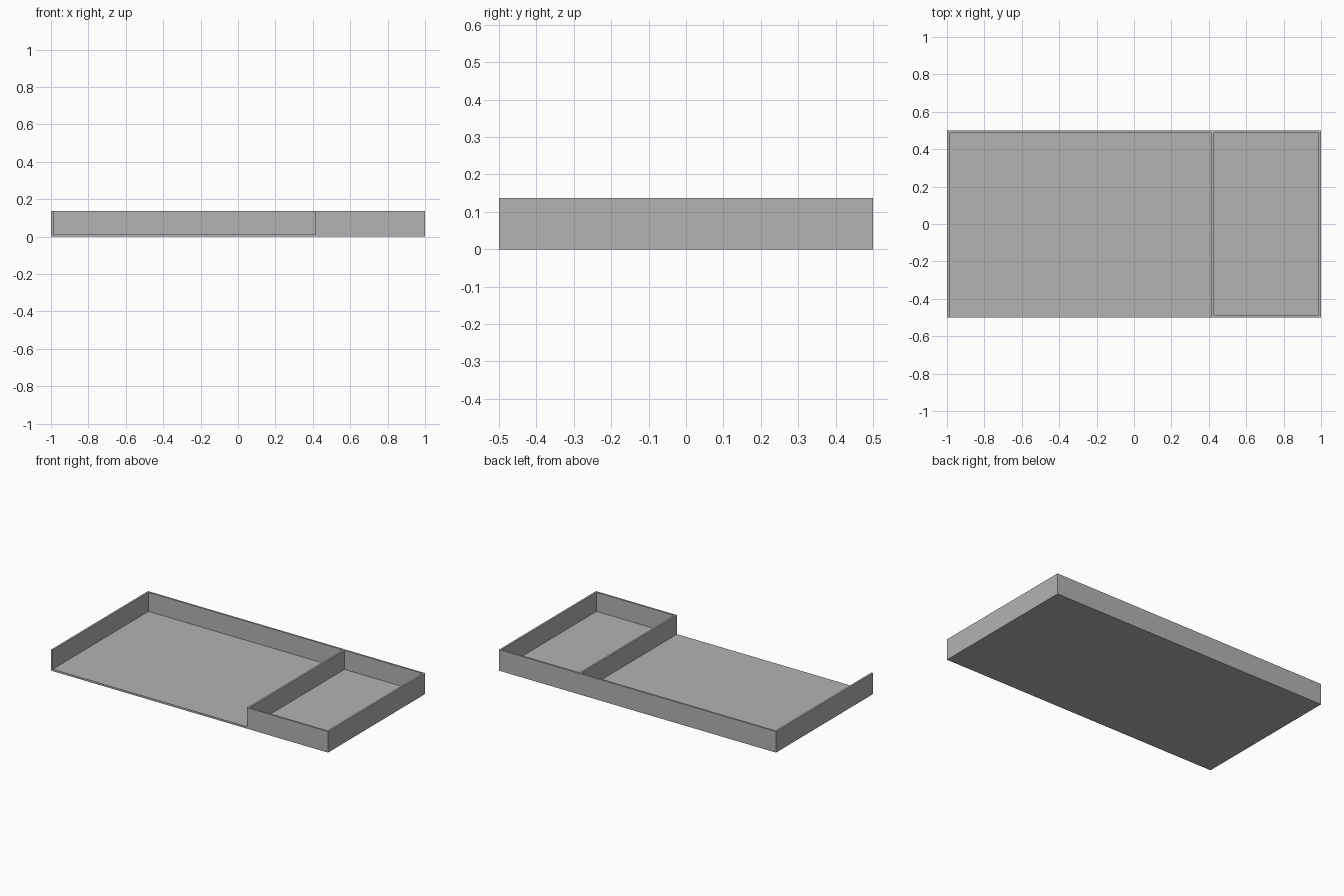
import bpy

if "Cube" in bpy.data.objects:
    bpy.data.objects.remove(bpy.data.objects["Cube"])

LENGTH, DEPTH, HEIGHT = 2.0, 1.0, 0.137
WALL = 0.0125
DIVIDER_X = 0.415      # left face of the divider

grey = bpy.data.materials.new("plain grey")
grey.diffuse_color = (0.45, 0.45, 0.45, 1)
grey.use_nodes = True
grey.node_tree.nodes["Principled BSDF"].inputs["Base Color"].default_value = grey.diffuse_color


def box(name, lo, hi):
    """Axis-aligned box between two corners."""
    bpy.ops.mesh.primitive_cube_add(size=1)
    ob = bpy.context.object
    ob.name = name
    for v in ob.data.vertices:
        v.co = [h if c > 0 else l for c, l, h in zip(v.co, lo, hi)]
    ob.data.materials.append(grey)
    return ob


X, Y = LENGTH / 2, DEPTH / 2

# Solid block that the compartments are hollowed from
tray = box("divided_tray", (-X, -Y, 0), (X, Y, HEIGHT))

# Large compartment runs out through the front; small one is closed all round
cutters = [
    box("open_compartment_cutter", (-X + WALL, -Y - 0.1, WALL),
        (DIVIDER_X, Y - WALL, HEIGHT + 0.1)),
    box("closed_compartment_cutter", (DIVIDER_X + WALL, -Y + WALL, WALL),
        (X - WALL, Y - WALL, HEIGHT + 0.1)),
]

bpy.context.view_layer.objects.active = tray
for cutter in cutters:
    cutter.hide_render = True
    mod = tray.modifiers.new(cutter.name, 'BOOLEAN')
    mod.operation = 'DIFFERENCE'
    mod.solver = 'EXACT'
    mod.object = cutter
    bpy.ops.object.modifier_apply(modifier=mod.name)
for cutter in cutters:
    bpy.data.objects.remove(cutter)
